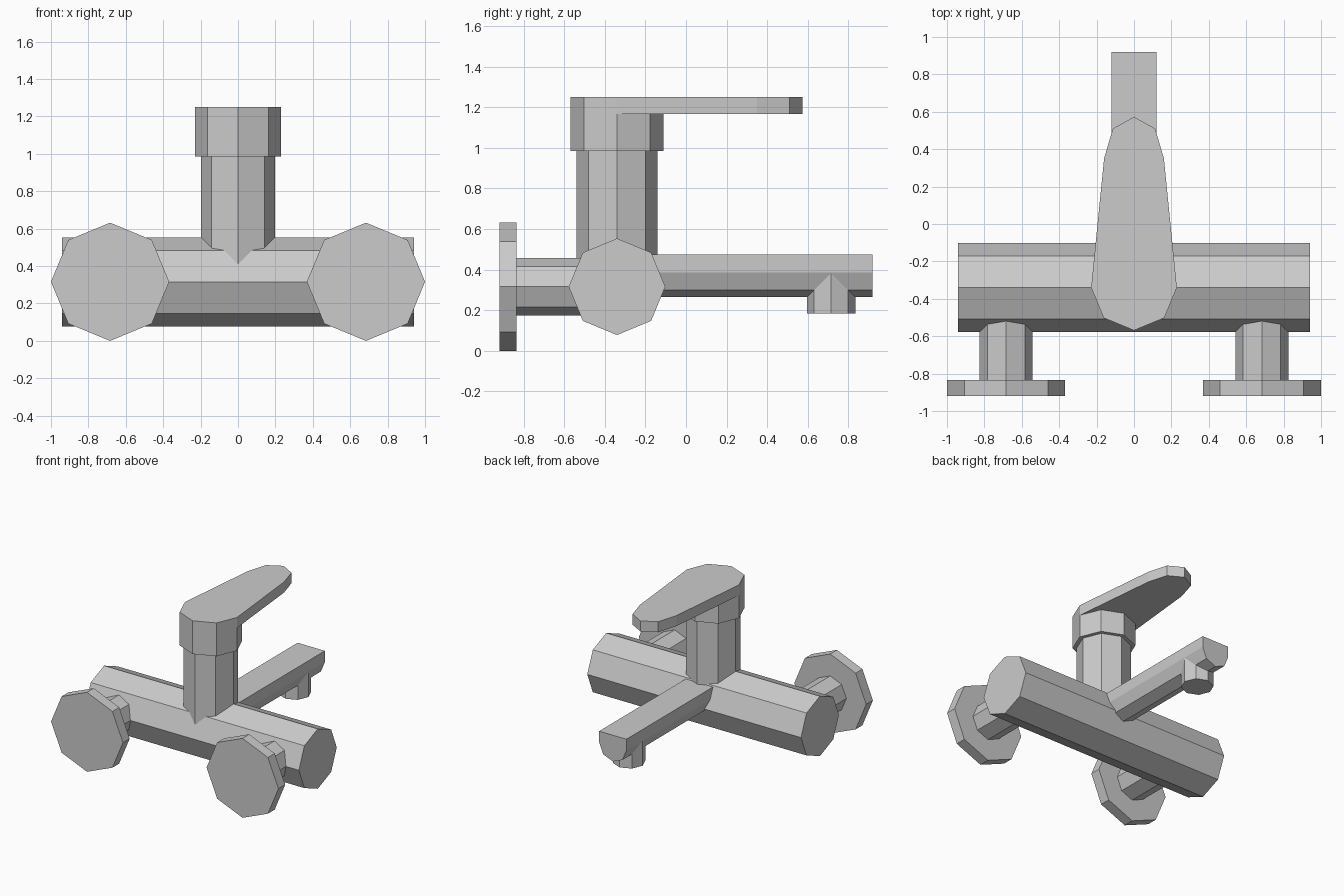
import bpy, bmesh
from math import cos, sin, pi

if "Cube" in bpy.data.objects:
    bpy.data.objects.remove(bpy.data.objects["Cube"])

BODY_Y, BODY_Z = -0.34, 0.316   # axis of the horizontal body
PIPE_X = 0.684                  # wall connection offset


def octagon(cu, cv, r):
    return [(cu + r * cos(i * pi / 4), cv + r * sin(i * pi / 4)) for i in range(8)]


def place(axis, u, v, w):
    return {'x': (w, u, v), 'y': (u, w, v), 'z': (u, v, w)}[axis]


def finish(name, bm):
    bmesh.ops.recalc_face_normals(bm, faces=bm.faces[:])
    mesh = bpy.data.meshes.new(name)
    bm.to_mesh(mesh)
    bm.free()
    obj = bpy.data.objects.new(name, mesh)
    bpy.context.collection.objects.link(obj)
    return obj


def prism(name, profile, axis, start, end):
    """Extrude a closed profile along an axis."""
    bm = bmesh.new()
    a, b = ([bm.verts.new(place(axis, u, v, w)) for u, v in profile] for w in (start, end))
    bm.faces.new(a)
    bm.faces.new(b)
    n = len(profile)
    for i in range(n):
        j = (i + 1) % n
        bm.faces.new((a[i], a[j], b[j], b[i]))
    return finish(name, bm)


# Horizontal body
prism("mixer_body", octagon(BODY_Y, BODY_Z, 0.238), 'x', -0.94, 0.94)

# Wall connections
for side, s in (("left", -1), ("right", 1)):
    prism(side + "_wall_flange", octagon(s * PIPE_X, BODY_Z, 0.316), 'y', -0.92, -0.835)
    prism(side + "_inlet_pipe", octagon(s * PIPE_X, BODY_Z, 0.142), 'y', -0.86, -0.40)

# Upright column
prism("valve_column", octagon(0, BODY_Y, 0.199), 'z', 0.32, 1.0)

# Spout with flat top and rounded underside, plus outlet nozzle
half = [(0.12, 0.474), (0.12, 0.385), (0.085, 0.30)]
spout = half + [(0, 0.265)] + [(-x, z) for x, z in reversed(half)]
prism("spout", spout, 'y', -0.30, 0.92)
prism("spout_nozzle", octagon(0, 0.715, 0.119), 'z', 0.185, 0.385)

# Handle: octagonal cap whose front half flows up into the tapered lever
bm = bmesh.new()
Z0, Z1, Z2 = 0.985, 1.166, 1.25
cap = octagon(0, BODY_Y, 0.229)
low = [bm.verts.new((x, y, Z0)) for x, y in cap]
mid = [bm.verts.new((x, y, Z1)) for x, y in cap]
tip = [(0.16, 0.35), (0.113, 0.51), (0, 0.573), (-0.113, 0.51), (-0.16, 0.35)]
tip_v = [bm.verts.new((x, y, Z1)) for x, y in tip]
rim = [mid[0]] + tip_v + mid[4:]
top = [bm.verts.new((v.co.x, v.co.y, Z2)) for v in rim]
for a, b in ((low, mid), (rim, top)):
    for i in range(len(a)):
        j = (i + 1) % len(a)
        bm.faces.new((a[i], a[j], b[j], b[i]))
bm.faces.new(low)
bm.faces.new(top)
bm.faces.new([mid[0]] + tip_v + mid[4:0:-1])   # lever underside
finish("lever_handle", bm)
